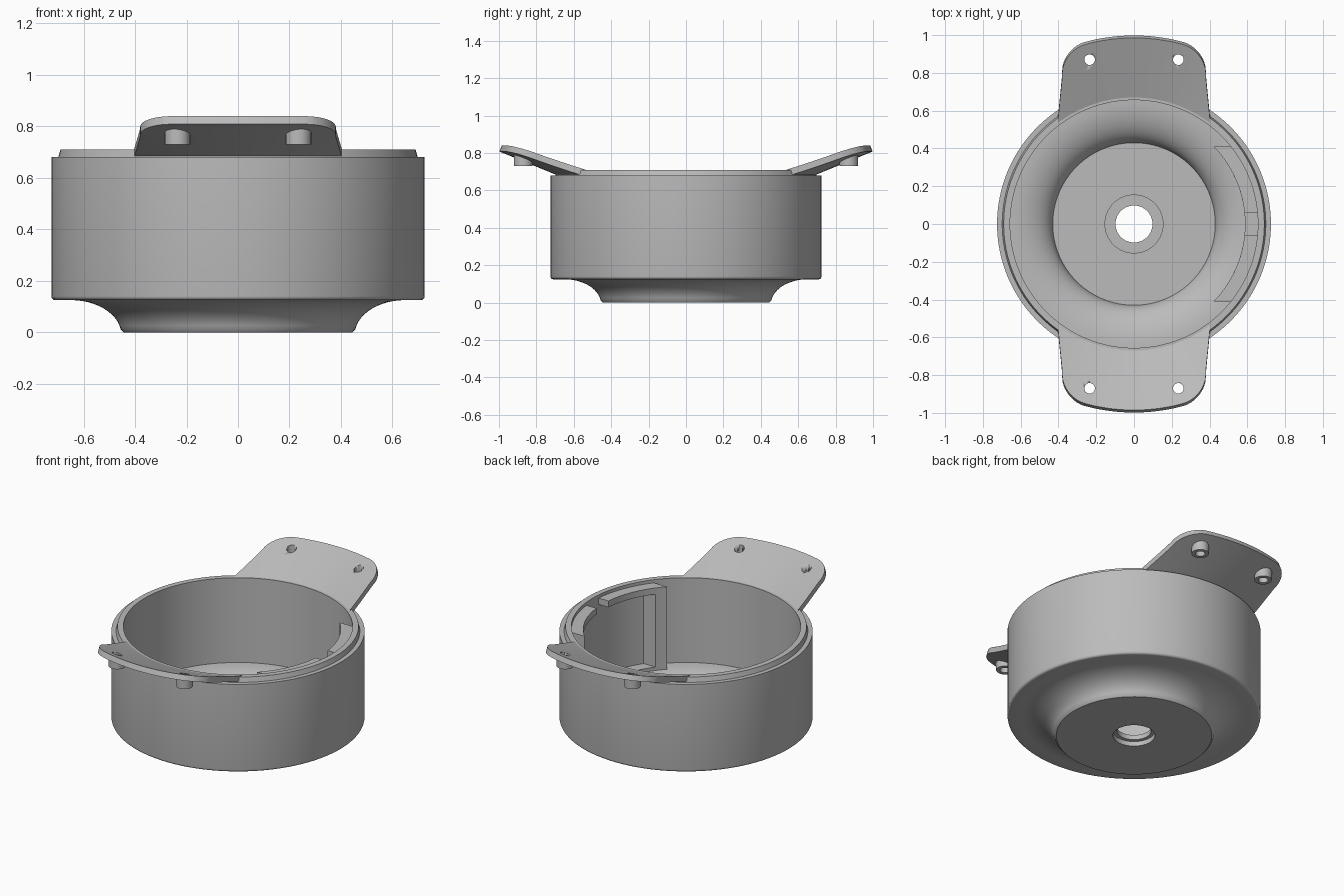
import bpy, bmesh
from math import sin, cos, pi, sqrt

if "Cube" in bpy.data.objects:
    bpy.data.objects.remove(bpy.data.objects["Cube"])

grey = bpy.data.materials.new("plain_grey")
grey.use_nodes = True
COLOUR = (0.5, 0.5, 0.5, 1)
grey.diffuse_color = COLOUR
grey.node_tree.nodes["Principled BSDF"].inputs["Base Color"].default_value = COLOUR


def finish(name, bm):
    """Turn a bmesh into a smooth-shaded grey object."""
    bmesh.ops.recalc_face_normals(bm, faces=bm.faces)
    mesh = bpy.data.meshes.new(name)
    bm.to_mesh(mesh)
    bm.free()
    mesh.materials.append(grey)
    obj = bpy.data.objects.new(name, mesh)
    bpy.context.collection.objects.link(obj)
    bpy.ops.object.select_all(action='DESELECT')
    obj.select_set(True)
    bpy.context.view_layer.objects.active = obj
    bpy.ops.object.shade_smooth_by_angle(angle=pi / 6)
    return obj


def bridge(bm, rings, close_rows):
    """Skin a list of vertex loops with quads."""
    pairs = list(zip(rings, rings[1:]))
    if close_rows:
        pairs.append((rings[-1], rings[0]))
    for a, b in pairs:
        n = len(a)
        for i in range(n):
            j = (i + 1) % n
            bm.faces.new((a[i], a[j], b[j], b[i]))


def lathe(name, profile, steps, centre=(0, 0), top=None):
    """Spin a closed (radius, z) profile; z of None is taken from top(x, y)."""
    bm = bmesh.new()
    rings = []
    for k in range(steps):
        a = 2 * pi * k / steps
        ring = []
        for r, z in profile:
            x, y = centre[0] + r * cos(a), centre[1] + r * sin(a)
            ring.append(bm.verts.new((x, y, top(x, y) if z is None else z)))
        rings.append(ring)
    bridge(bm, rings, True)
    return finish(name, bm)


def quarter(cr, cz, a, b, start, end, n=12):
    """Elliptical arc of profile points, angles in units of pi."""
    return [(cr + a * cos(pi * (start + (end - start) * i / n)),
             cz + b * sin(pi * (start + (end - start) * i / n))) for i in range(n + 1)]


# Cup: stepped hole, flared foot, straight wall, raised lip and hollow inside
profile = [(0.12, 0.03), (0.12, 0), (0.445, 0)]
profile += quarter(0.65, -0.01, 0.197, 0.135, 0.95, 0.5)
profile += quarter(0.71, 0.14, 0.015, 0.015, -0.5, 0, 4)
profile += [(0.725, 0.68), (0.698, 0.68), (0.69, 0.71), (0.656, 0.71)]
profile += quarter(0.656, 0.035, 0.226, 0.14, 0.5, 0.97)
profile += [(0.43, 0.04), (0.156, 0.04), (0.156, 0.06), (0.098, 0.06), (0.098, 0.03)]
lathe("cup_body", profile, 128)


# Conical mounting tabs
SLOPE, THICK = 0.41, 0.031


def cone_top(r):
    return 0.706 + SLOPE * (r - 0.66)


def tab(name, side):
    bm = bmesh.new()
    cols, rows = 48, 12
    loops = []
    for i in range(cols + 1):
        u = sin(pi / 2 * (2 * i / cols - 1))
        over = max(0, (abs(u) * 0.38 - 0.26) / 0.12)
        reach = 0.985 - 0.1 * (1 - sqrt(max(0, 1 - over ** 2)))
        loop = []
        for layer in (0, 1):
            for j in range(rows + 1):
                v = (j if layer == 0 else rows - j) / rows
                x = u * (0.405 - 0.025 * min(1, v * 1.1))
                r = 0.66 + (reach - 0.66) * v
                z = cone_top(r) - layer * THICK
                r += layer * 0.013
                loop.append(bm.verts.new((x, side * sqrt(r * r - x * x), z)))
        loops.append(loop)
    bridge(bm, loops, False)
    # Side walls
    m = 2 * rows + 1
    for loop in (loops[0], loops[-1]):
        for j in range(rows):
            bm.faces.new((loop[j], loop[j + 1], loop[m - j - 1], loop[m - j]))
    return finish(name, bm)


def drill(obj, x, y, radius):
    """Cut a vertical round hole and drop the cutter."""
    bm = bmesh.new()
    bmesh.ops.create_cone(bm, cap_ends=True, segments=24, radius1=radius,
                          radius2=radius, depth=1)
    bmesh.ops.translate(bm, vec=(x, y, 0.8), verts=bm.verts)
    cutter = finish("hole_cutter", bm)
    cutter.hide_render = True
    mod = obj.modifiers.new("hole", 'BOOLEAN')
    mod.operation, mod.solver, mod.object = 'DIFFERENCE', 'EXACT', cutter
    bpy.ops.object.select_all(action='DESELECT')
    obj.select_set(True)
    bpy.context.view_layer.objects.active = obj
    bpy.ops.object.modifier_apply(modifier=mod.name)
    bpy.data.objects.remove(cutter)


def under_tab(x, y):
    return cone_top(sqrt(x * x + y * y)) - THICK * 0.8


for label, side in (("front", -1), ("back", 1)):
    plate = tab(label + "_tab", side)
    for hand, sx in (("left", 1), ("right", -1)):
        px, py = sx * 0.235, side * 0.87
        drill(plate, px, py, 0.028)
        # Screw boss below the tab
        lathe(f"{label}_{hand}_screw_boss",
              [(0.028, 0.73), (0.05, 0.73), (0.05, None), (0.028, None)],
              24, (px, py), under_tab)


# Inner frame on the left wall
def arc_block(name, y0, y1, z0, z1, n=12):
    bm = bmesh.new()
    loops = []
    for i in range(n + 1):
        y = y0 + (y1 - y0) * i / n
        loops.append([bm.verts.new((sqrt(r * r - y * y), y, z))
                      for r, z in ((0.588, z0), (0.662, z0), (0.662, z1), (0.588, z1))])
    bridge(bm, loops, False)
    bm.faces.new(loops[0])
    bm.faces.new(loops[-1])
    return finish(name, bm)


for label, s in (("front", -1), ("back", 1)):
    arc_block(label + "_frame_post", s * 0.36, s * 0.41, 0.15, 0.69, 3)
    arc_block(label + "_frame_shelf", s * 0.06, s * 0.36, 0.65, 0.69)
arc_block("frame_bottom_rail", -0.36, 0.36, 0.15, 0.19, 24)
